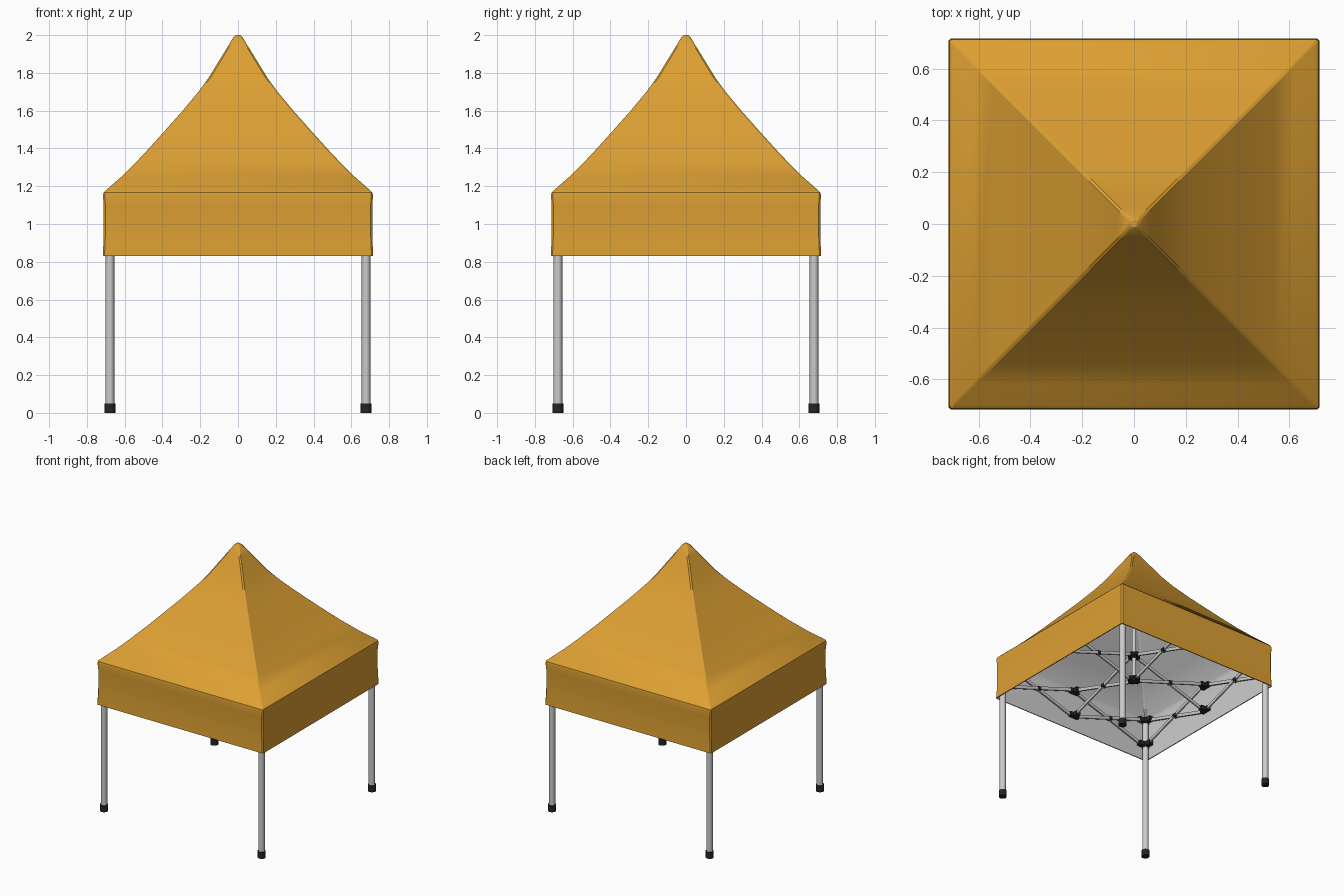
import bpy, bmesh, math
from mathutils import Vector, Matrix

if "Cube" in bpy.data.objects:
    bpy.data.objects.remove(bpy.data.objects["Cube"])


def material(name, rgb):
    m = bpy.data.materials.new(name)
    m.diffuse_color = (*rgb, 1)
    m.use_nodes = True
    m.node_tree.nodes["Principled BSDF"].inputs["Base Color"].default_value = m.diffuse_color
    return m


ORANGE = material("orange fabric", (0.72, 0.35, 0.032))
LINING = material("pale grey lining", (0.62, 0.62, 0.62))
METAL = material("grey metal", (0.60, 0.60, 0.60))
BLACK = material("black plastic", (0.018, 0.018, 0.018))


def finish(name, bm, mats, angle=28):
    me = bpy.data.meshes.new(name)
    bm.to_mesh(me)
    bm.free()
    for m in mats:
        me.materials.append(m)
    ob = bpy.data.objects.new(name, me)
    bpy.context.collection.objects.link(ob)
    bpy.ops.object.select_all(action='DESELECT')
    ob.select_set(True)
    bpy.context.view_layer.objects.active = ob
    bpy.ops.object.shade_smooth_by_angle(angle=math.radians(angle))
    return ob


def add_cyl(bm, x, y, z0, z1, r, sides=20):
    bmesh.ops.create_cone(bm, cap_ends=True, segments=sides, radius1=r, radius2=r, depth=z1 - z0,
                          matrix=Matrix.Translation((x, y, (z0 + z1) / 2)))


def add_box(bm, centre, size):
    bmesh.ops.create_cube(bm, size=1, matrix=Matrix.Translation(centre) @ Matrix.Diagonal((*size, 1)))


def add_bar(bm, a, b, offset):
    # flat bar from a to b, shifted sideways so that crossing bars clear each other
    d = b - a
    side = Vector((0, 0, 1)).cross(d).normalized()
    up = d.normalized().cross(side)
    rot = Matrix((d.normalized(), side, up)).transposed().to_4x4()
    bmesh.ops.create_cube(bm, size=1, matrix=Matrix.Translation((a + b) / 2 + side * offset)
                          @ rot @ Matrix.Diagonal((d.length, 0.012, 0.024, 1)))


# Canopy: square rings from the peak, down the valance and back up inside
outer = [(0.012, 2.0), (0.022, 1.992), (0.06, 1.93), (0.106, 1.855), (0.155, 1.775), (0.208, 1.702),
         (0.295, 1.597), (0.386, 1.495), (0.465, 1.407), (0.545, 1.322), (0.62, 1.248),
         (0.70, 1.178), (0.712, 1.166), (0.715, 1.15), (0.711, 1.10), (0.711, 0.95),
         (0.713, 0.89), (0.715, 0.85), (0.716, 0.83)]
inner = [(0.709, 0.83), (0.704, 0.95), (0.704, 1.145), (0.695, 1.165), (0.54, 1.308),
         (0.38, 1.484), (0.204, 1.686), (0.10, 1.84), (0.02, 1.965)]
bm = bmesh.new()
rings = []
for h, z in outer + inner:
    c = min(0.009, h * 0.4)      # small chamfer along each ridge
    pts = [(h, -h + c), (h, h - c), (h - c, h), (-h + c, h),
           (-h, h - c), (-h, -h + c), (-h + c, -h), (h - c, -h)]
    rings.append([bm.verts.new((x, y, z)) for x, y in pts])
for i in range(len(rings) - 1):
    for k in range(8):
        j = (k + 1) % 8
        f = bm.faces.new((rings[i][k], rings[i + 1][k], rings[i + 1][j], rings[i][j]))
        f.material_index = 1 if i >= len(outer) else 0
bm.faces.new(rings[0])
f = bm.faces.new(rings[-1][::-1])
f.material_index = 1
finish("canopy", bm, [ORANGE, LINING])

# Legs and feet
L, HI, LO = 0.678, 1.135, 0.935
corners = [(-L, -L), (L, -L), (L, L), (-L, L)]
legs, feet, joints, bars = (bmesh.new() for _ in range(4))
for x, y in corners:
    add_cyl(legs, x, y, 0.02, 1.155, 0.023, 24)
    add_cyl(feet, x, y, 0.0, 0.05, 0.029, 24)
    for z in (HI, LO):           # top cap and slider with inward lugs
        add_cyl(joints, x, y, z - 0.024, z + 0.024, 0.0255)
        sx, sy = math.copysign(1, x), math.copysign(1, y)
        add_box(joints, (x - sx * 0.04, y, z), (0.05, 0.036, 0.034))
        add_box(joints, (x, y - sy * 0.04, z), (0.036, 0.05, 0.034))
finish("legs", legs, [METAL])
finish("feet", feet, [BLACK])

# Centre pole and its hubs
pole = bmesh.new()
add_cyl(pole, 0, 0, 0.915, 1.955, 0.016)
finish("centre_pole", pole, [METAL])
for z in (HI, LO):
    add_cyl(joints, 0, 0, z - 0.022, z + 0.022, 0.028)
    add_box(joints, (0, 0, z), (0.09, 0.034, 0.03))
    add_box(joints, (0, 0, z), (0.034, 0.09, 0.03))


# Scissor trusses: leg to middle of side, and middle of side to centre
def scissor(p, q):
    p, q = Vector((*p, 0)), Vector((*q, 0))
    d = (q - p).normalized() * 0.035
    p, q = p + d, q - d
    hi, lo = Vector((0, 0, HI)), Vector((0, 0, LO))
    add_bar(bars, p + hi, q + lo, 0.007)
    add_bar(bars, p + lo, q + hi, -0.007)
    mid = (p + q) / 2
    add_box(joints, (mid.x, mid.y, (HI + LO) / 2), (0.03, 0.03, 0.026))


for i in range(4):
    a, b = corners[i], corners[(i + 1) % 4]
    m = ((a[0] + b[0]) / 2, (a[1] + b[1]) / 2)
    scissor(a, m)
    scissor(m, b)
    scissor(m, (0, 0))
    for z in (HI, LO):
        add_box(joints, (*m, z), (0.08, 0.03, 0.034) if m[0] == 0 else (0.03, 0.08, 0.034))
        n = Vector((*m, 0)).normalized() * 0.025
        add_box(joints, (m[0] - n.x, m[1] - n.y, z), (0.034, 0.05, 0.034) if m[0] == 0 else (0.05, 0.034, 0.034))
finish("scissor_bars", bars, [METAL])
finish("joints", joints, [BLACK])
